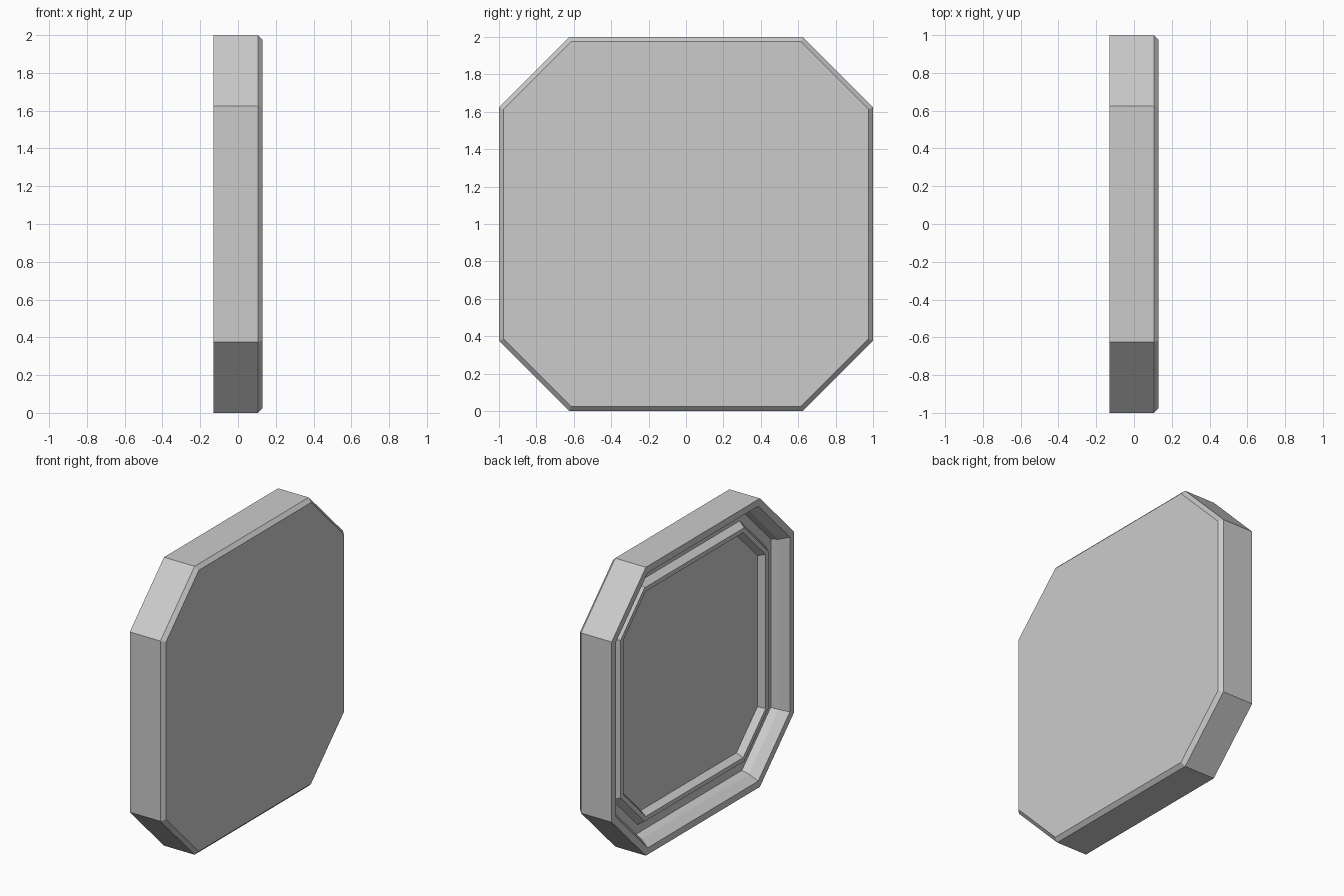
import bpy, bmesh

if "Cube" in bpy.data.objects:
    bpy.data.objects.remove(bpy.data.objects["Cube"])

CUT = 0.375                    # corner cut of the outer octagon
K = 2 ** 0.5 - 1               # keeps the wall offset equal on all eight sides


def octagon(inset, x):
    a = 1 - inset
    b = 1 - CUT - K * inset
    pts = [(a, -b), (a, b), (b, a), (-b, a), (-a, b), (-a, -b), (-b, -a), (b, -a)]
    return [(x, y, z + 1) for y, z in pts]


def stepped_octagon(name, profile):
    """Loft octagon rings given as (inset, x), capping both ends."""
    bm = bmesh.new()
    rings = [[bm.verts.new(p) for p in octagon(w, x)] for w, x in profile]
    for r0, r1 in zip(rings, rings[1:]):
        for i in range(8):
            j = (i + 1) % 8
            bm.faces.new((r0[i], r0[j], r1[j], r1[i]))
    bm.faces.new(rings[0])
    bm.faces.new(rings[-1][::-1])
    bmesh.ops.recalc_face_normals(bm, faces=bm.faces)
    mesh = bpy.data.meshes.new(name)
    bm.to_mesh(mesh)
    bm.free()
    obj = bpy.data.objects.new(name, mesh)
    bpy.context.collection.objects.link(obj)
    return obj


BACK = -0.13
stepped_octagon("octagonal_panel", [
    (0.025, 0.13), (0.0, 0.105),                     # chamfered front face
    (0.0, BACK), (0.047, BACK),                      # outer side and back rim
    (0.086, BACK + 0.06), (0.10, BACK + 0.11),       # recess wall
    (0.16, BACK + 0.11), (0.19, BACK + 0.065),       # gutter and raised ring
    (0.22, BACK + 0.065), (0.245, BACK + 0.11),      # ring top down to the floor
])
